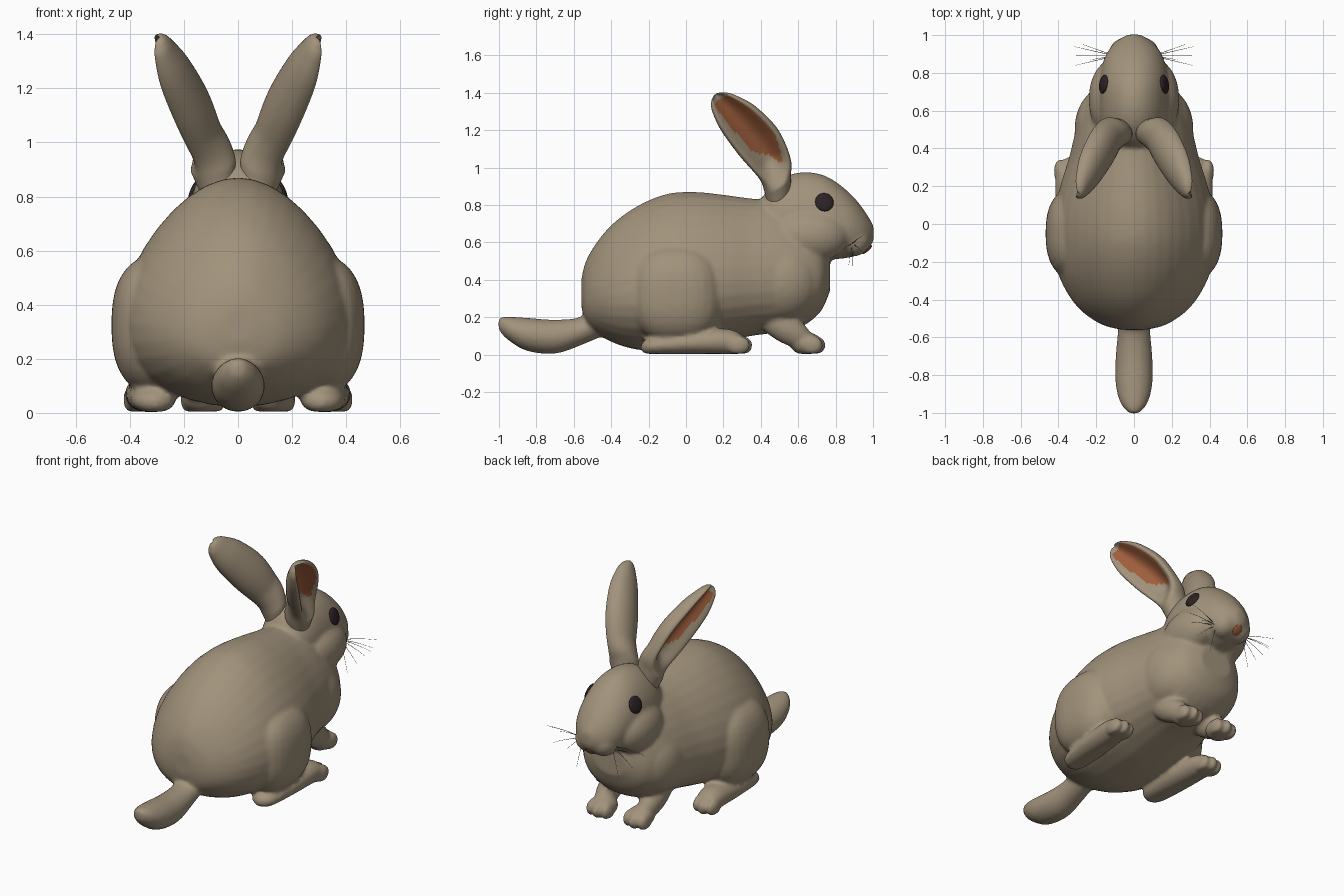
import bpy, bmesh, math
from mathutils import Vector, Matrix

if "Cube" in bpy.data.objects:
    bpy.data.objects.remove(bpy.data.objects["Cube"])


def material(name, rgb):
    m = bpy.data.materials.new(name)
    m.diffuse_color = (*rgb, 1)
    m.use_nodes = True
    m.node_tree.nodes["Principled BSDF"].inputs["Base Color"].default_value = m.diffuse_color
    return m


fur = material("tan fur", (0.36, 0.29, 0.20))
inner = material("inner ear", (0.35, 0.112, 0.045))
dark = material("dark eye", (0.025, 0.016, 0.018))


def smooth_rows(rows, steps=4):
    """Catmull-Rom interpolation of the numbers in each row."""
    out = []
    for i in range(len(rows) - 1):
        a, b, c, d = (rows[max(0, min(len(rows) - 1, i + k))] for k in (-1, 0, 1, 2))
        for s in range(steps):
            t = s / steps
            out.append([0.5 * (2 * q + (r - p) * t + (2 * p - 5 * q + 4 * r - w) * t * t
                               + (3 * q - p - 3 * r + w) * t ** 3)
                        for p, q, r, w in zip(a, b, c, d)])
    return out + [list(rows[-1])]


def skin(bm, rings):
    """Bridge rings of points into a capped tube; returns faces per band."""
    vs = [[bm.verts.new(p) for p in r] for r in rings]
    n = len(vs[0])
    bands = [[bm.faces.new((a[j], a[(j + 1) % n], b[(j + 1) % n], b[j])) for j in range(n)]
             for a, b in zip(vs, vs[1:])]
    bm.faces.new(vs[0][::-1])
    bm.faces.new(vs[-1])
    return bands


def loft(bm, rows, x=0.0, pear=0.0, n=32, splay=0.0):
    """Rows are y, bottom z, top z, half width."""
    rings = []
    for y, zb, zt, hw in smooth_rows(rows):
        ring = []
        for k in range(n):
            c, s = math.cos(2 * math.pi * k / n), math.sin(2 * math.pi * k / n)
            ring.append((x + splay * y + hw * c * (1 - pear * s), y, (zb + zt) / 2 + (zt - zb) / 2 * s))
        rings.append(ring)
    skin(bm, rings)


def ball(bm, c, r, tilt=0.0, power=2.0):
    """Ellipsoid; a power above 2 makes it boxier."""
    vs = bmesh.ops.create_uvsphere(bm, u_segments=32, v_segments=20, radius=1)["verts"]
    m = Matrix.Translation(c) @ Matrix.Rotation(math.radians(tilt), 4, 'X') @ Matrix.Diagonal((*r, 1))
    for v in vs:
        v.co = m @ (v.co / sum(abs(q) ** power for q in v.co) ** (1 / power))


def finish(bm, name, mats):
    bmesh.ops.recalc_face_normals(bm, faces=bm.faces)
    me = bpy.data.meshes.new(name)
    bm.to_mesh(me)
    bm.free()
    ob = bpy.data.objects.new(name, me)
    bpy.context.collection.objects.link(ob)
    for m in mats:
        me.materials.append(m)
    for p in me.polygons:
        p.use_smooth = True
    return ob


# Body, head and tail
bm = bmesh.new()
loft(bm, [(-.56, .26, .40, .06), (-.535, .17, .50, .16), (-.47, .11, .61, .26),
          (-.38, .06, .71, .335), (-.25, .025, .80, .395), (-.1, .025, .86, .415),
          (.05, .04, .87, .41), (.2, .07, .855, .38), (.35, .1, .835, .335),
          (.5, .12, .82, .30), (.62, .15, .77, .27), (.72, .23, .68, .21),
          (.77, .34, .55, .11)], pear=.25)
loft(bm, [(.40, .66, .82, .09), (.44, .60, .89, .14), (.52, .54, .95, .172),
          (.62, .51, .975, .182), (.72, .505, .965, .182), (.80, .51, .925, .175),
          (.88, .52, .86, .155), (.94, .54, .79, .12), (.98, .57, .73, .075),
          (1.003, .61, .69, .03)], pear=.1)
loft(bm, [(-.40, .12, .30, .09), (-.55, .055, .205, .085), (-.7, .005, .187, .097),
          (-.85, .02, .197, .097), (-.94, .07, .203, .075), (-.985, .11, .202, .045),
          (-1.003, .14, .19, .02)])
for s in (-1, 1):
    ball(bm, (s * .115, .66, .635), (.125, .21, .145))      # cheek
    ball(bm, (s * .05, .895, .61), (.085, .09, .085))       # muzzle
    ball(bm, (s * .16, .50, .39), (.155, .22, .21))         # shoulder
    ball(bm, (s * .28, -.05, .325), (.188, .25, .26), 0, 2.5)  # thigh
    ball(bm, (s * .15, .52, .15), (.07, .18, .08), -32)     # foreleg
    ball(bm, (s * .13, .64, .06), (.08, .085, .062))        # front paw
    loft(bm, [(-.24, .02, .06, .02), (-.19, .0, .09, .075), (0, .0, .12, .09),
              (.18, .0, .14, .085), (.27, .0, .125, .075), (.31, .02, .09, .05)],
         x=s * .322, splay=s * .06)                         # hind foot
    for k in (-1, 0, 1):                                    # toes
        ball(bm, (s * .13 + k * .052, .69 - abs(k) * .015, .05), (.031, .058, .052))
        ball(bm, (s * .345 + k * .048, .295 - abs(k) * .015, .05), (.031, .063, .052))
for v in bm.verts:
    v.co.z = max(v.co.z, .004)
body = finish(bm, "body", [fur])

# Fuse the overlapping volumes into one soft skin
rm = body.modifiers.new("fuse", 'REMESH')
rm.mode = 'VOXEL'
rm.voxel_size = .012
rm.use_smooth_shade = True
sm = body.modifiers.new("soften", 'SMOOTH')
sm.factor = .5
sm.iterations = 7
bpy.context.view_layer.update()
dg = bpy.context.evaluated_depsgraph_get()
body_mesh = bpy.data.meshes.new_from_object(body.evaluated_get(dg))
body.modifiers.clear()
body.data = body_mesh
body_mesh.materials.clear()
body_mesh.materials.append(fur)
for p in body_mesh.polygons:
    p.material_index = 0
    p.use_smooth = True
bpy.context.view_layer.update()


def surface_patch(name, start, direction, r, mat):
    """Flattened ball seated on the skin where a ray lands."""
    hit, loc, nor, _ = body.ray_cast(Vector(start), Vector(direction).normalized())
    b = bmesh.new()
    rot = nor.to_track_quat('Z', 'Y').to_matrix().to_4x4()
    bmesh.ops.create_uvsphere(b, u_segments=24, v_segments=16, radius=1,
                              matrix=Matrix.Translation(loc) @ rot @ Matrix.Diagonal((*r, 1)))
    return finish(b, name, [mat])


for s, side in ((-1, "left"), (1, "right")):
    # Eyes
    surface_patch(side + "_eye", (s * .6, .74, .815), (-s, 0, 0), (.05, .052, .016), dark)

    # Ears: cupped loft with a coloured hollow facing outwards
    axis = Vector((.316 * s, -.522, .791)).normalized()
    n = (Vector((s, 0, 0)) - axis * axis.x * s).normalized()
    w = Vector((0, .835, .55))
    rows = [(.07, .50, .82, .07, .065), (.09, .49, .91, .082, .085), (.115, .472, 1.0, .1, .1),
            (.172, .383, 1.142, .125, .11), (.235, .275, 1.27, .112, .095),
            (.274, .2, 1.348, .075, .062), (.287, .172, 1.378, .045, .04),
            (.292, .16, 1.39, .018, .018)]
    rings, count = [], 64
    for x, y, z, hw, d in smooth_rows(rows, 8):
        cup = min(1, max(0, (z - .92) / .12))
        ring = []
        for k in range(count):
            a = 2 * math.pi * k / count
            sn = math.sin(a)
            depth = sn - cup * 1.25 * sn ** 3 if sn > 0 else sn * (1 - .15 * cup)
            ring.append(Vector((x * s, y, z)) + w * hw * math.cos(a) + n * d * (depth + .2 * cup))
        rings.append(ring)
    bm = bmesh.new()
    bands = skin(bm, rings)
    for ring, band in zip(rings, bands):
        z = sum(p.z for p in ring) / count
        f = min(1, max(0, (z - 1.0) / .12))
        low, high = .45 - (.95 if z < 1.2 else .95 + .8 * (z - 1.2)) * f, .5 + .25 * f
        for j, face in enumerate(band):
            a = 2 * math.pi * (j + .5) / count
            if 1.0 < z < 1.367 and math.sin(a) > 0 and low < math.cos(a) < high:
                face.material_index = 1
    finish(bm, side + "_ear", [fur, inner])

    # Whiskers
    cu = bpy.data.curves.new(side + "_whiskers", 'CURVE')
    cu.dimensions = '3D'
    cu.bevel_depth = .002
    cu.bevel_resolution = 1
    for dx, dy, dz in ((.22, .05, .07), (.23, .0, .04), (.21, -.05, .0),
                       (.17, .06, -.02), (.13, -.02, -.08), (.05, .0, -.17)):
        sp = cu.splines.new('POLY')
        sp.points.add(5)
        for i, p in enumerate(sp.points):
            t = i / 5
            p.co = (s * (.1 + dx * t), .89 + dy * t, .59 + dz * t - .03 * t * t, 1)
            p.radius = 1 - .7 * t
    cu.materials.append(fur)
    ob = bpy.data.objects.new(side + "_whiskers", cu)
    bpy.context.collection.objects.link(ob)

# Mouth
surface_patch("mouth", (0, 1.2, .45), (0, -.27, .13), (.03, .035, .008), inner)
